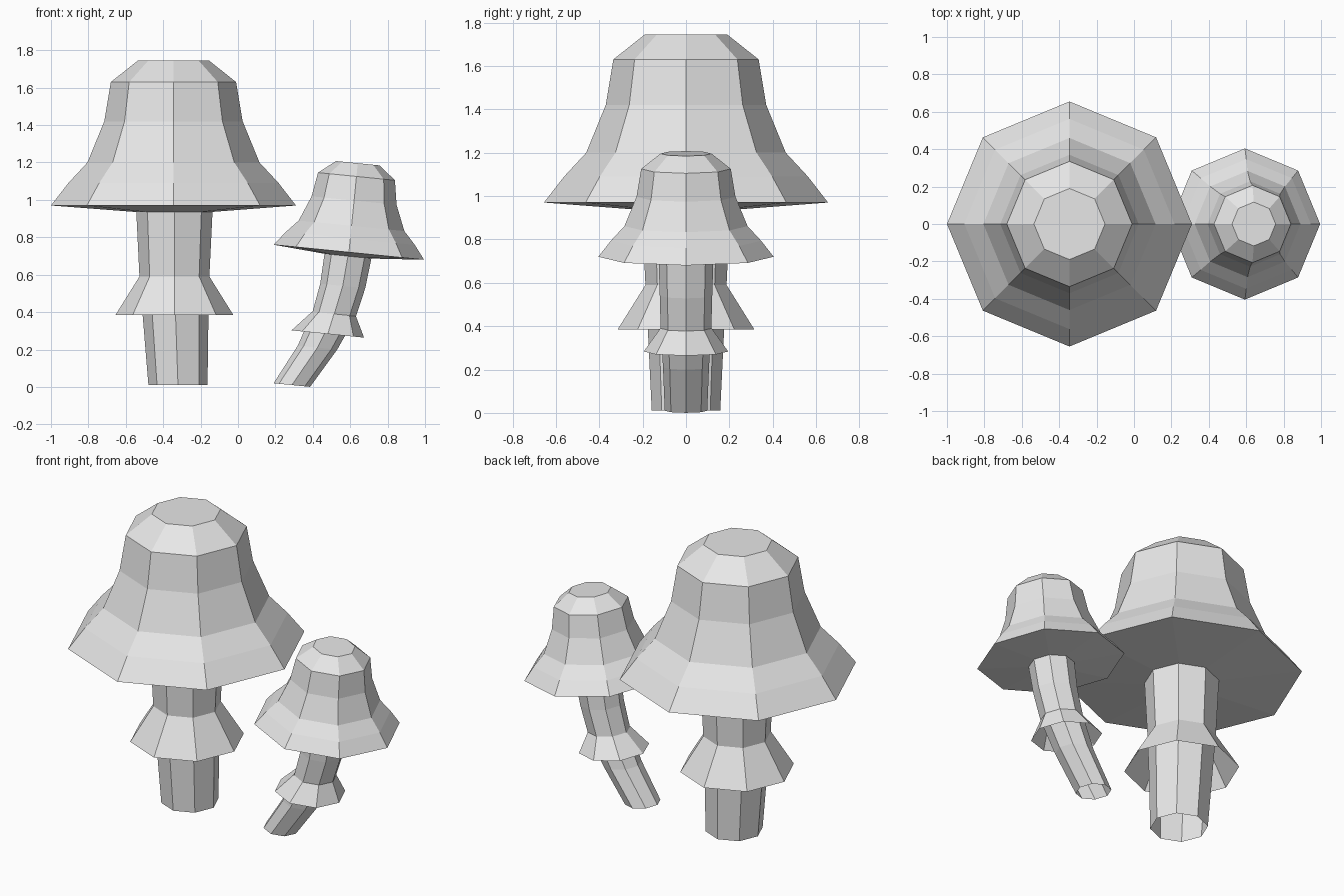
import bpy, bmesh, math
from mathutils import Vector

if "Cube" in bpy.data.objects:
    bpy.data.objects.remove(bpy.data.objects["Cube"])

grey = bpy.data.materials.new("pale_grey")
grey.diffuse_color = (0.8, 0.8, 0.8, 1)
grey.use_nodes = True
grey.node_tree.nodes["Principled BSDF"].inputs["Base Color"].default_value = grey.diffuse_color


def loft(name, rings, tilt=0.0, closed=False):
    """Eight-sided skin through rings (centre x, centre z, radius), bottom to top."""
    bm = bmesh.new()
    u = Vector((math.cos(tilt), 0, -math.sin(tilt)))
    v = Vector((0, 1, 0))
    loops = []
    for x, z, r in rings:
        c = Vector((x, 0, z))
        loops.append([bm.verts.new(c + u * r * math.cos(k * math.pi / 4)
                                   + v * r * math.sin(k * math.pi / 4)) for k in range(8)])
    for a, b in zip(loops, loops[1:]):
        for k in range(8):
            n = (k + 1) % 8
            bm.faces.new((a[k], a[n], b[n], b[k]))
    if closed:
        bm.faces.new(loops[0][::-1])
        bm.faces.new(loops[-1])
    me = bpy.data.meshes.new(name)
    bm.to_mesh(me)
    bm.free()
    me.materials.append(grey)
    ob = bpy.data.objects.new(name, me)
    bpy.context.collection.objects.link(ob)


# Bell cap profile: height above the rim, radius (starts on the underside)
CAP = [(-0.035, 0.20), (0, 0.655), (0.12, 0.562), (0.23, 0.46),
       (0.45, 0.37), (0.66, 0.335), (0.775, 0.19)]


def cap(name, x, z, scale, tilt=0.0):
    rings = [(x + h * scale * math.sin(tilt), z + h * scale * math.cos(tilt), r * scale)
             for h, r in CAP]
    loft(name, rings, tilt, True)


# Large mushroom: cap, open stem, open skirt
cap("large_cap", -0.345, 0.97, 1.0)
loft("large_stem", [(-0.321, 0.01, 0.158), (-0.334, 0.385, 0.176),
                    (-0.34, 0.59, 0.187), (-0.34, 0.94, 0.204)])
loft("large_skirt", [(-0.34, 0.385, 0.315), (-0.34, 0.59, 0.187)])

# Small mushroom: same design, scaled, leaning, with a bent stem
T = math.radians(5.7)
cap("small_cap", 0.593, 0.72, 0.617, T)
loft("small_stem", [(0.288, 0.01, 0.098), (0.425, 0.21, 0.106), (0.515, 0.39, 0.117),
                    (0.56, 0.54, 0.121), (0.588, 0.70, 0.126)], T)
loft("small_skirt", [(0.48, 0.283, 0.195), (0.513, 0.39, 0.118)], T)
